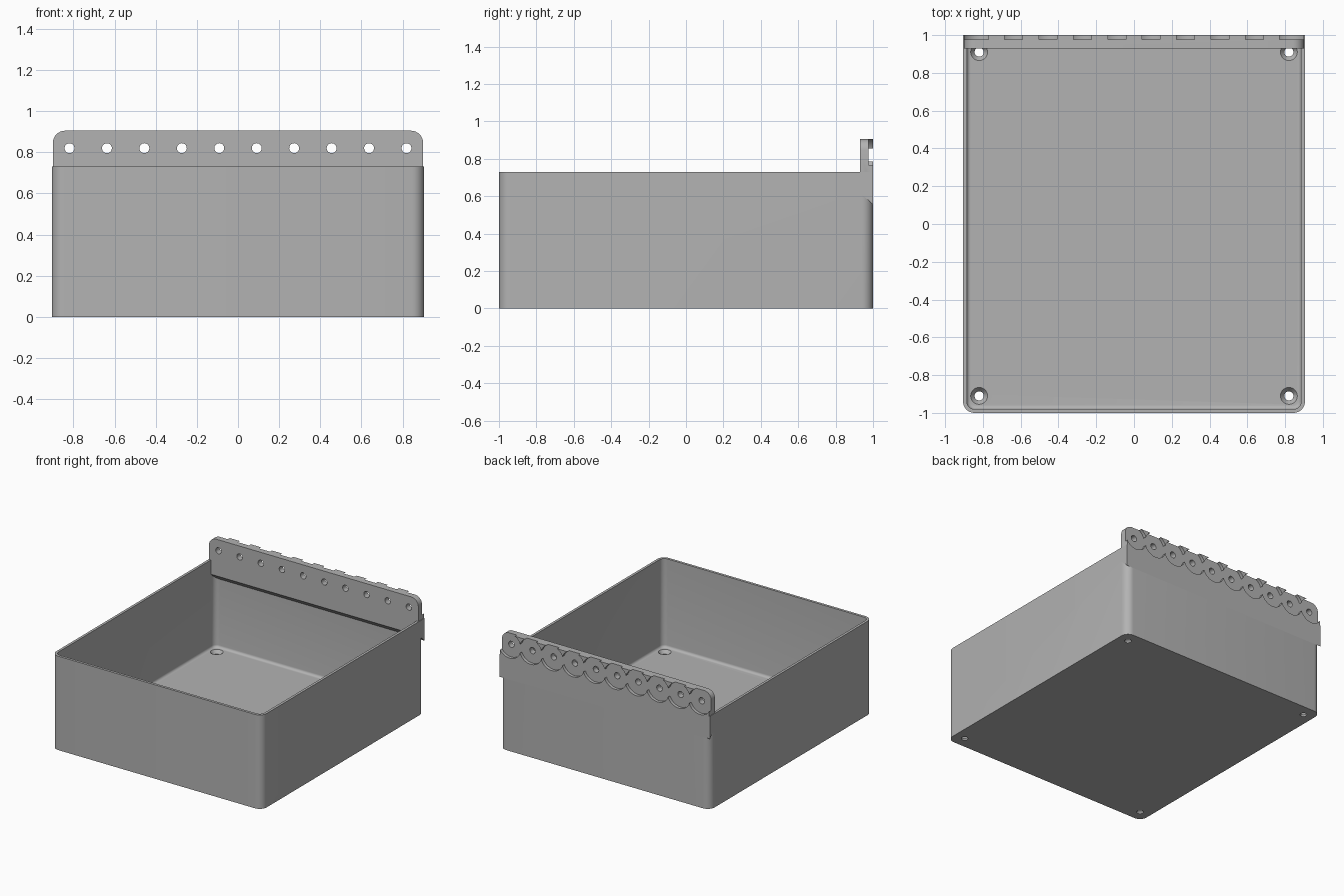
import bpy, bmesh
from math import pi
from mathutils import Matrix

cube = bpy.data.objects.get("Cube")
if cube:
    bpy.data.objects.remove(cube, do_unlink=True)

grey = bpy.data.materials.new("plain grey")
grey.use_nodes = True
COLOR = (0.45, 0.45, 0.45, 1)
grey.diffuse_color = COLOR
grey.node_tree.nodes["Principled BSDF"].inputs["Base Color"].default_value = COLOR

HX, RIM, FLOOR, WALL = 0.905, 0.73, 0.04, 0.02
PLATE_FRONT, PLATE_TOP = 0.93, 0.905
HOLE_Z, HOLE_R = 0.82, 0.024


def finish(bm, name):
    bmesh.ops.recalc_face_normals(bm, faces=bm.faces)
    mesh = bpy.data.meshes.new(name)
    bm.to_mesh(mesh)
    bm.free()
    mesh.materials.append(grey)
    obj = bpy.data.objects.new(name, mesh)
    bpy.context.collection.objects.link(obj)
    return obj


def bevel(bm, test, radius, segments=8):
    edges = [e for e in bm.edges if test(*e.verts)]
    bmesh.ops.bevel(bm, geom=edges, offset=radius, segments=segments,
                    profile=0.5, affect='EDGES')


def block(x, y0, y1, z0, z1):
    bm = bmesh.new()
    bmesh.ops.create_cube(bm, size=1)
    bmesh.ops.scale(bm, vec=(2 * x, y1 - y0, z1 - z0), verts=bm.verts)
    bmesh.ops.translate(bm, vec=(0, (y0 + y1) / 2, (z0 + z1) / 2), verts=bm.verts)
    return bm


def upright(a, b):
    return abs(a.co.z - b.co.z) > 0.1


def cone(name, r1, r2, depth, center, along_y=False):
    bm = bmesh.new()
    turn = Matrix.Rotation(pi / 2, 4, 'X') if along_y else Matrix()
    bmesh.ops.create_cone(bm, cap_ends=True, segments=48, radius1=r1, radius2=r2,
                          depth=depth, matrix=Matrix.Translation(center) @ turn)
    return finish(bm, name)


def combine(target, other, operation):
    mod = target.modifiers.new("combine", 'BOOLEAN')
    mod.operation, mod.object, mod.solver = operation, other, 'EXACT'
    bpy.context.view_layer.objects.active = target
    bpy.ops.object.modifier_apply(modifier=mod.name)
    bpy.data.objects.remove(other, do_unlink=True)


# Open tray with rounded corners
bm = block(HX, -1, 1, 0, RIM)
bevel(bm, upright, 0.06)
tray = finish(bm, "tray")

# Hollow inside, with a soft edge around the floor
bm = block(HX - WALL, -1 + WALL, 1 - WALL, FLOOR, RIM + 0.2)
bevel(bm, upright, 0.04)
bevel(bm, lambda a, b: max(a.co.z, b.co.z) < FLOOR + 0.001, 0.02, 5)
combine(tray, finish(bm, "cavity_cutter"), 'DIFFERENCE')

# Countersunk screw holes in the floor
for x in (-0.82, 0.82):
    for y in (-0.91, 0.91):
        combine(tray, cone("screw_cutter", HOLE_R, HOLE_R, 0.2, (x, y, 0)), 'DIFFERENCE')
        combine(tray, cone("sink_cutter", HOLE_R - 0.002, 0.045, 0.03,
                           (x, y, FLOOR - 0.0145)), 'DIFFERENCE')

# Thick band behind the back wall with a sloping underside
bm = block(HX, PLATE_FRONT, 1, 0.555, RIM)
for v in bm.verts:
    if v.co.z < 0.6 and v.co.y < 0.95:
        v.co.z = 0.62
combine(tray, finish(bm, "back_band"), 'UNION')

# Upright plate with rounded top corners
bm = block(0.9, PLATE_FRONT, 1, 0.68, PLATE_TOP)
bevel(bm, lambda a, b: min(a.co.z, b.co.z) > 0.9 and abs(a.co.y - b.co.y) > 0.01, 0.06)
combine(tray, finish(bm, "back_plate"), 'UNION')

# Row of holes, each with a round recess on the back
for i in range(10):
    x = -0.819 + 0.182 * i
    combine(tray, cone("hole_cutter", HOLE_R, HOLE_R, 0.3,
                       (x, 0.97, HOLE_Z), True), 'DIFFERENCE')
    combine(tray, cone("recess_cutter", 0.0975, 0.0975, 0.1,
                       (x, 1.026, HOLE_Z), True), 'DIFFERENCE')

bpy.ops.object.select_all(action='DESELECT')
tray.select_set(True)
bpy.context.view_layer.objects.active = tray
bpy.ops.object.shade_smooth_by_angle(angle=pi / 6)
